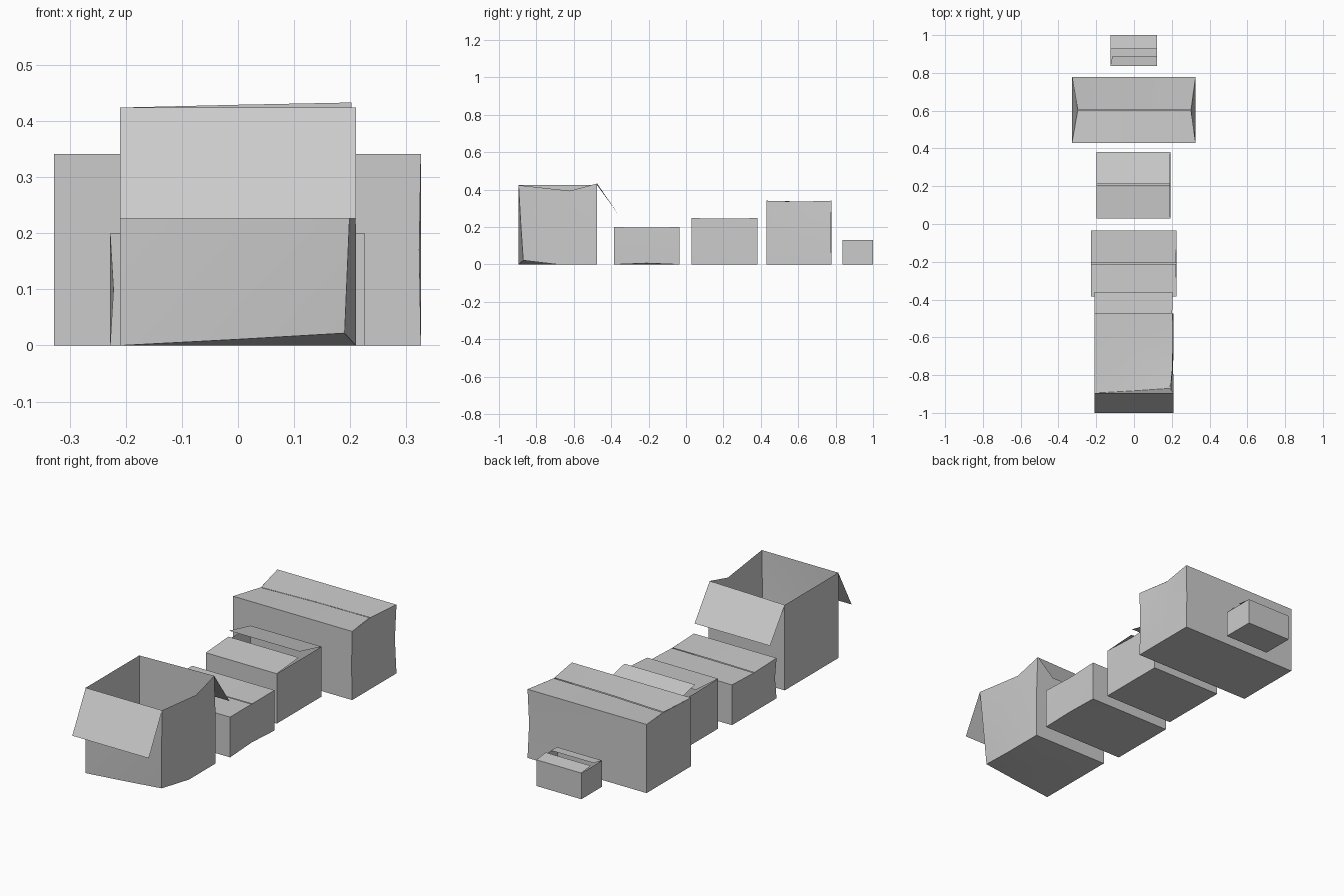
import bpy, bmesh
from mathutils import Vector

if "Cube" in bpy.data.objects:
    bpy.data.objects.remove(bpy.data.objects["Cube"])


def make_object(name, verts, faces):
    me = bpy.data.meshes.new(name)
    me.from_pydata([tuple(v) for v in verts], [], faces)
    bm = bmesh.new()
    bm.from_mesh(me)
    bmesh.ops.recalc_face_normals(bm, faces=bm.faces)
    bm.to_mesh(me)
    bm.free()
    ob = bpy.data.objects.new(name, me)
    bpy.context.collection.objects.link(ob)
    bpy.ops.object.select_all(action='DESELECT')
    ob.select_set(True)
    bpy.context.view_layer.objects.active = ob
    bpy.ops.object.shade_smooth_by_angle(angle=0.5)
    return ob


# Open-topped thin shell: 8 points around (0 = front left, counter-clockwise),
# 3 rows high, with dents moving single points; then one flap per long edge.
# Each flap is its free edge as (left, middle, right) points of (x, y, z).
def carton(name, x0, x1, y0, y1, h, front, back, dents={}):
    xm, ym = (x0 + x1) / 2, (y0 + y1) / 2
    ring = [(x0, y0), (xm, y0), (x1, y0), (x1, ym),
            (x1, y1), (xm, y1), (x0, y1), (x0, ym)]
    verts = [Vector((x, y, z)) for z in (0, h / 2, h) for x, y in ring]
    for (i, row), d in dents.items():
        verts[row * 8 + i] += Vector(d)
    verts.append(Vector((xm, ym, 0)))
    faces = [(r * 8 + i, r * 8 + (i + 1) % 8, r * 8 + 8 + (i + 1) % 8, r * 8 + 8 + i)
             for r in range(2) for i in range(8)]
    faces += [(24, (i + 1) % 8, i, (i - 1) % 8) for i in (0, 2, 4, 6)]
    make_object(name + "_shell", verts, faces)
    for side, hinge, edge in (("front", (0, 1, 2), front), ("back", (6, 5, 4), back)):
        fv = [verts[16 + i] for i in hinge] + [Vector(p) for p in edge]
        flap = make_object(f"{name}_{side}_flap", fv, [(0, 1, 4, 3), (1, 2, 5, 4)])
        # flaps face upward / outward
        if flap.data.polygons[0].normal.z < 0:
            flap.data.flip_normals()


def edge(x0, x1, y, zl, zm, zr):
    return [(x0, y, zl), ((x0 + x1) / 2, y, zm), (x1, y, zr)]


# Open box with both flaps hanging outward and a crushed front corner
carton("open_box", -0.21, 0.21, -0.895, -0.475, 0.424,
       edge(-0.21, 0.21, -1.0, 0.226, 0.226, 0.226),
       edge(-0.21, 0.205, -0.36, 0.265, 0.265, 0.265),
       {(2, 0): (-0.02, 0.025, 0.022), (1, 0): (0, 0.012, 0.011),
        (2, 1): (-0.012, 0.012, 0), (3, 2): (-0.006, 0.065, -0.03),
        (4, 2): (-0.008, 0, 0.009), (5, 2): (0, 0, 0.005)})

# Low closed box
carton("low_box", -0.228, 0.226, -0.385, -0.035, 0.2,
       edge(-0.228, 0.222, -0.211, 0.194, 0.197, 0.197),
       edge(-0.228, 0.222, -0.207, 0.194, 0.196, 0.197),
       {(7, 2): (0, 0, -0.006), (3, 2): (-0.004, 0, -0.003),
        (3, 0): (-0.003, 0, 0.007), (0, 1): (0.006, 0.004, 0)})

# Medium box with its back flap lifted
carton("half_open_box", -0.198, 0.192, 0.03, 0.382, 0.248,
       edge(-0.198, 0.19, 0.207, 0.26, 0.26, 0.26),
       edge(-0.198, 0.19, 0.212, 0.288, 0.288, 0.288),
       {(7, 2): (0, 0, -0.003), (3, 2): (-0.004, 0, -0.003)})

# Large closed box with ends pushed in at the top
carton("large_box", -0.328, 0.326, 0.43, 0.778, 0.341,
       edge(-0.298, 0.302, 0.602, 0.327, 0.335, 0.337),
       edge(-0.298, 0.302, 0.606, 0.326, 0.334, 0.336),
       {(7, 2): (0.03, 0, -0.015), (3, 2): (-0.024, 0, -0.005),
        (4, 1): (-0.006, -0.004, 0), (2, 1): (-0.003, 0, 0)})

# Small box with a gap between its flaps
carton("small_box", -0.125, 0.122, 0.836, 1.0, 0.13,
       edge(-0.115, 0.122, 0.888, 0.134, 0.134, 0.134),
       edge(-0.125, 0.122, 0.926, 0.138, 0.138, 0.138),
       {(7, 2): (0.004, 0, -0.004)})
